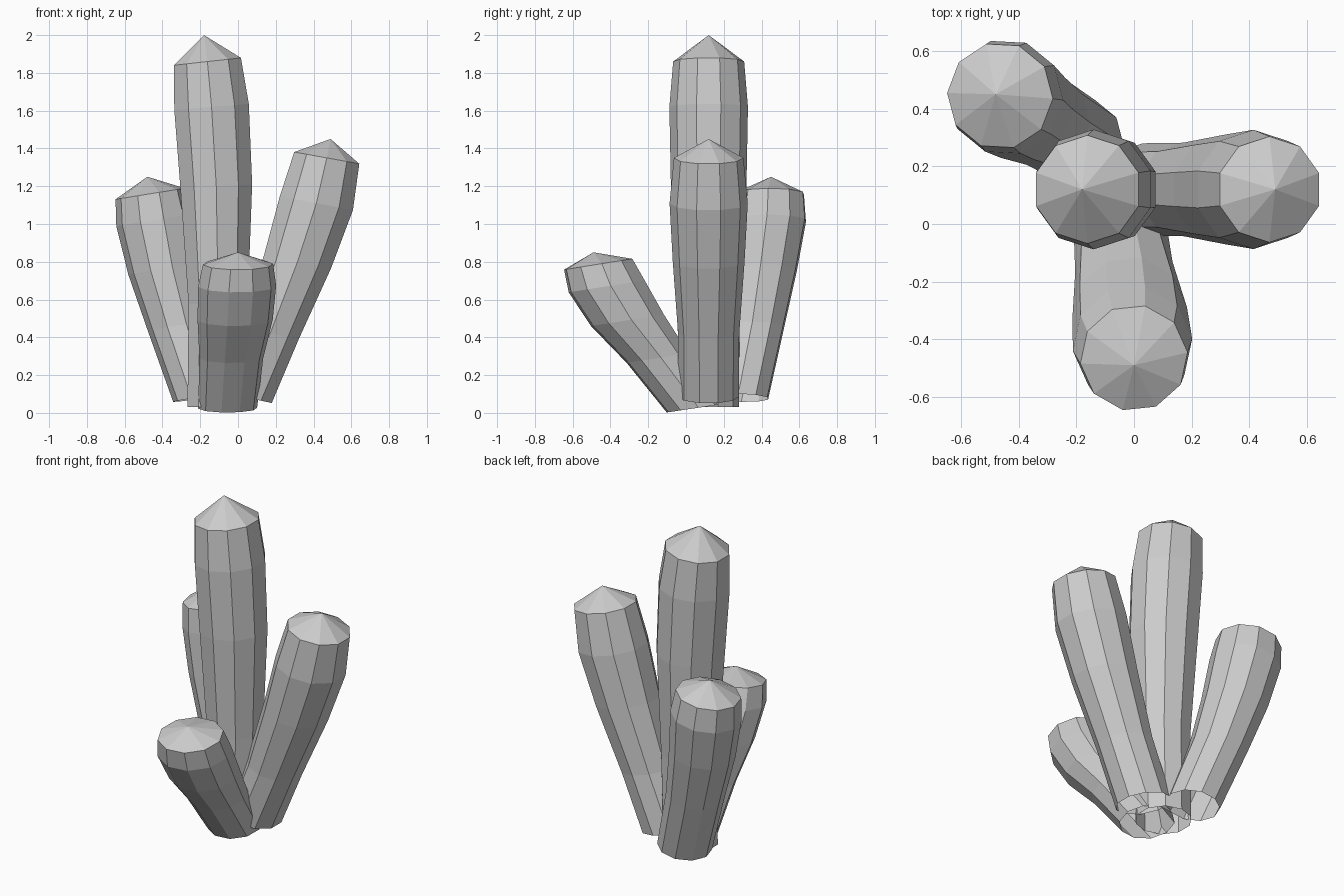
import bpy, math
from mathutils import Vector

if "Cube" in bpy.data.objects:
    bpy.data.objects.remove(bpy.data.objects["Cube"])

SIDES = 10


def column(name, rings, apex, base_tilt, top_tilt, phase):
    """Open-bottomed ten-sided stalk: rings are (x, y, z, radius), closed by a pointed cap."""
    verts, faces = [], []
    last = len(rings) - 1
    for i, (x, y, z, r) in enumerate(rings):
        tilt = Vector(base_tilt).lerp(Vector(top_tilt), i / last)
        turn = Vector((0, 0, 1)).rotation_difference(Vector((tilt.x, tilt.y, 1)))
        for k in range(SIDES):
            a = math.radians(phase + 360 * k / SIDES)
            offset = turn @ Vector((r * math.cos(a), r * math.sin(a), 0))
            verts.append(Vector((x, y, z)) + offset)
    # side walls
    for i in range(last):
        for k in range(SIDES):
            a, b = i * SIDES + k, i * SIDES + (k + 1) % SIDES
            faces.append((a, b, b + SIDES, a + SIDES))
    # pointed cap
    tip = len(verts)
    verts.append(Vector(apex))
    for k in range(SIDES):
        faces.append((last * SIDES + k, last * SIDES + (k + 1) % SIDES, tip))
    mesh = bpy.data.meshes.new(name)
    mesh.from_pydata(verts, [], faces)
    mesh.update()
    obj = bpy.data.objects.new(name, mesh)
    bpy.context.collection.objects.link(obj)
    return obj


# tallest stalk, almost upright
column("tall_stalk",
       [(-0.115, 0.12, 0.03, 0.16), (-0.105, 0.12, 0.58, 0.165),
        (-0.115, 0.12, 1.20, 0.20), (-0.14, 0.12, 1.62, 0.208),
        (-0.162, 0.12, 1.86, 0.188)],
       (-0.18, 0.12, 2.0), (0, 0), (-0.11, 0), 18)

# stalk leaning right
column("right_stalk",
       [(0.03, 0.12, 0.085, 0.16), (0.17, 0.12, 0.42, 0.162),
        (0.315, 0.12, 0.80, 0.19), (0.415, 0.12, 1.11, 0.207),
        (0.47, 0.12, 1.35, 0.184)],
       (0.49, 0.12, 1.45), (0.22, 0), (0.18, 0), 18)

# stalk leaning to the back left
column("back_left_stalk",
       [(-0.19, 0.285, 0.08, 0.155), (-0.315, 0.36, 0.46, 0.165),
        (-0.395, 0.405, 0.76, 0.188), (-0.445, 0.44, 1.02, 0.202),
        (-0.465, 0.445, 1.16, 0.186)],
       (-0.48, 0.45, 1.25), (-0.14, 0.03), (-0.16, 0), 33)

# short stalk leaning forward
column("front_stalk",
       [(-0.055, 0.05, 0.025, 0.157), (-0.035, -0.15, 0.29, 0.17),
        (-0.015, -0.31, 0.49, 0.2), (-0.005, -0.42, 0.67, 0.208),
        (0.0, -0.465, 0.787, 0.187)],
       (0.0, -0.49, 0.85), (0, -0.15), (0, -0.16), 6)
